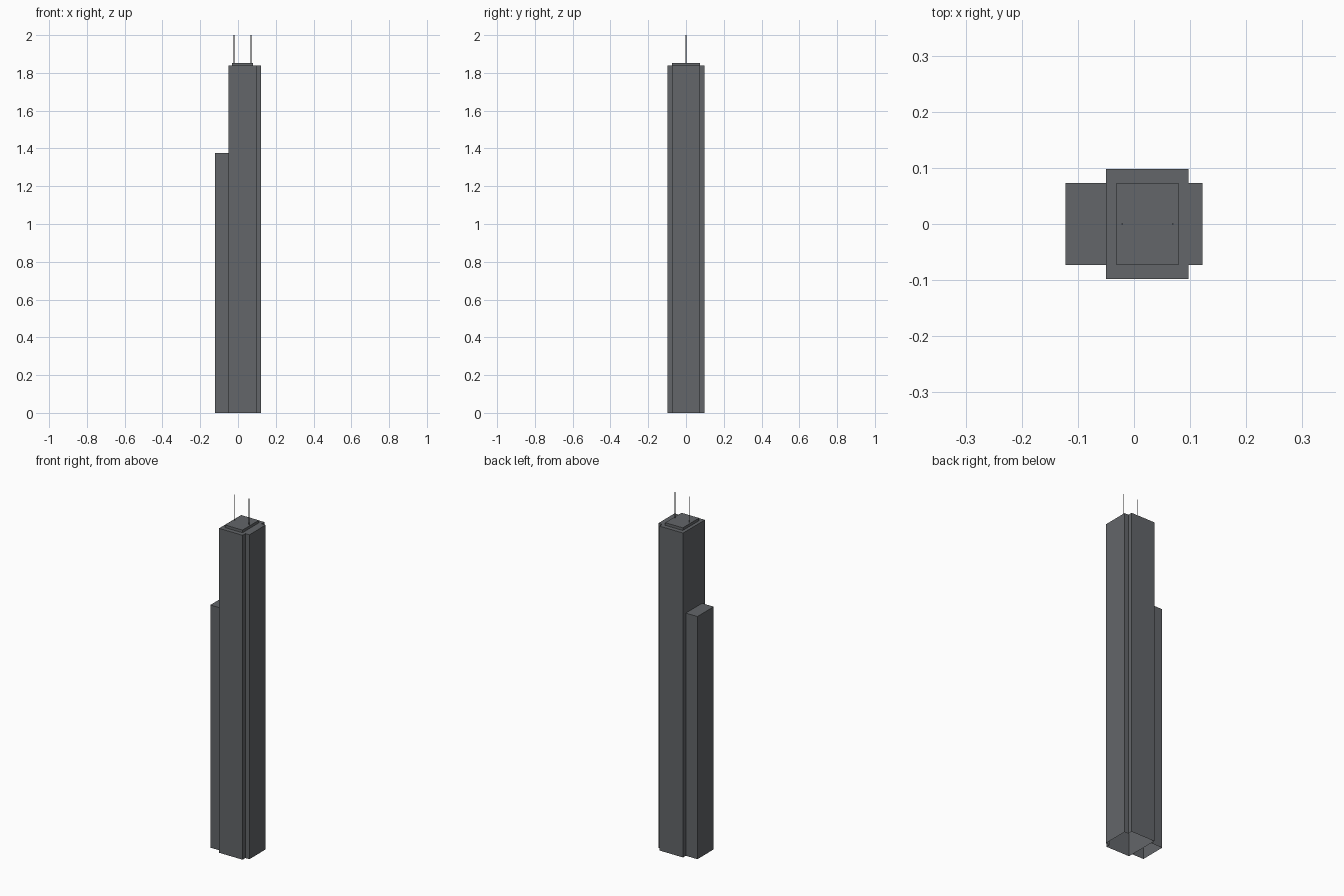
import bpy, bmesh, math

if "Cube" in bpy.data.objects:
    bpy.data.objects.remove(bpy.data.objects["Cube"])


def material(name, rgb):
    m = bpy.data.materials.new(name)
    m.diffuse_color = (*rgb, 1)
    m.use_nodes = True
    m.node_tree.nodes["Principled BSDF"].inputs["Base Color"].default_value = m.diffuse_color
    return m


grey = material("facade_grey", (0.125, 0.133, 0.142))


def prism(name, outline, z0, z1):
    """Upright walls and a flat roof over an outline, open underneath."""
    bm = bmesh.new()
    low = [bm.verts.new((x, y, z0)) for x, y in outline]
    high = [bm.verts.new((x, y, z1)) for x, y in outline]
    n = len(outline)
    for i in range(n):
        j = (i + 1) % n
        bm.faces.new((low[i], low[j], high[j], high[i]))
    bm.faces.new(high)
    me = bpy.data.meshes.new(name)
    bm.to_mesh(me)
    bm.free()
    me.materials.append(grey)
    ob = bpy.data.objects.new(name, me)
    bpy.context.collection.objects.link(ob)
    return ob


def rect(x0, x1, y):
    return [(x0, -y), (x1, -y), (x1, y), (x0, y)]


LEFT, SHOULDER, RIGHT = -0.05, 0.0975, 0.1225
DEEP, SHALLOW = 0.098, 0.073

# tall tower with notched right corners
prism("main_tower", [(LEFT, -DEEP), (SHOULDER, -DEEP), (SHOULDER, -SHALLOW),
                     (RIGHT, -SHALLOW), (RIGHT, SHALLOW), (SHOULDER, SHALLOW),
                     (SHOULDER, DEEP), (LEFT, DEEP)], 0, 1.838)

# lower wing on the left
prism("side_wing", rect(-0.1225, LEFT, SHALLOW), 0, 1.375)

# raised roof block
prism("roof_cap", rect(-0.031, 0.079, SHALLOW), 1.838, 1.853)

# pair of roof masts
for i, x in enumerate((-0.021, 0.069)):
    ring = [(x + 0.0015 * math.cos(a * math.pi / 4), 0.0015 * math.sin(a * math.pi / 4))
            for a in range(8)]
    prism(f"antenna_{i + 1}", ring, 1.853, 2.0)
